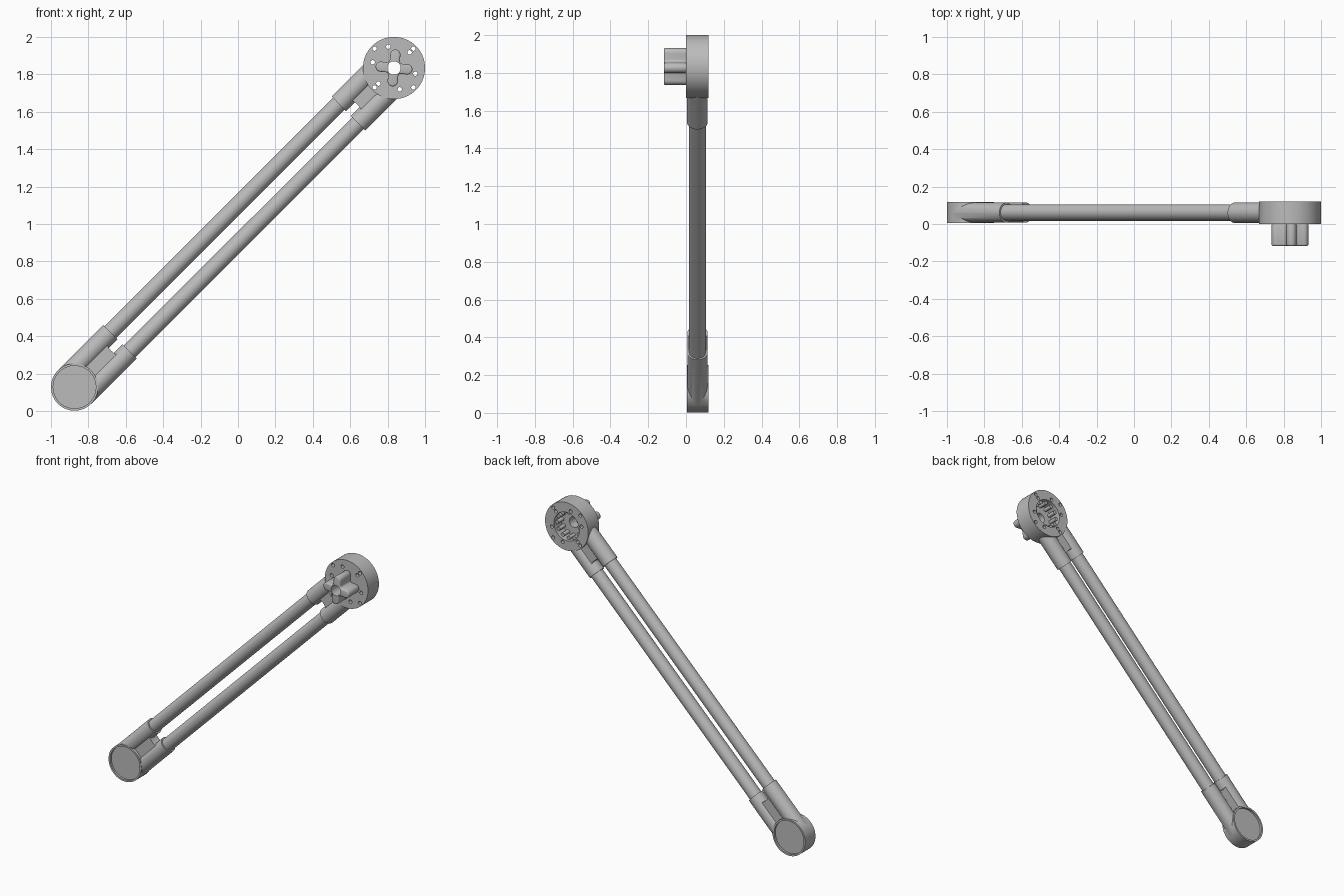
import bpy, bmesh, math
from mathutils import Vector

if "Cube" in bpy.data.objects:
    bpy.data.objects.remove(bpy.data.objects["Cube"])

grey = bpy.data.materials.new("mid grey")
grey.diffuse_color = (0.5, 0.5, 0.5, 1)
grey.use_nodes = True
grey.node_tree.nodes["Principled BSDF"].inputs["Base Color"].default_value = grey.diffuse_color

LOW = Vector((-0.874, 0.061, 0.128))     # lower hub centre
TOP = Vector((0.834, 0.060, 1.834))      # upper hub centre
AXIS = Vector((TOP.x - LOW.x, 0, TOP.z - LOW.z)).normalized()
SIDE = Vector((AXIS.z, 0, -AXIS.x))
SPAN = Vector((TOP.x - LOW.x, 0, TOP.z - LOW.z)).length


def cylinder(name, a, b, r, sides=48):
    """Closed cylinder from point a to point b."""
    a, b = Vector(a), Vector(b)
    bpy.ops.mesh.primitive_cylinder_add(vertices=sides, radius=r, depth=(b - a).length,
                                        location=(a + b) / 2)
    ob = bpy.context.object
    ob.rotation_euler = (b - a).to_track_quat('Z', 'Y').to_euler()
    ob.name = name
    ob.data.materials.append(grey)
    bpy.ops.object.transform_apply(location=True, rotation=True, scale=True)
    return ob


def disc(name, c, r, y0, y1, sides=48):
    """Cylinder along y around a centre."""
    return cylinder(name, (c[0], y0, c[2]), (c[0], y1, c[2]), r, sides)


def apply(ob, kind, **settings):
    bpy.ops.object.select_all(action='DESELECT')
    bpy.context.view_layer.objects.active = ob
    ob.select_set(True)
    m = ob.modifiers.new("mod", kind)
    for k, v in settings.items():
        setattr(m, k, v)
    bpy.ops.object.modifier_apply(modifier=m.name)


def boolean(ob, others, op='DIFFERENCE', keep=False):
    for o in others:
        apply(ob, 'BOOLEAN', object=o, operation=op, solver='EXACT')
        if not keep:
            bpy.data.objects.remove(o)


def smooth(ob):
    bpy.ops.object.select_all(action='DESELECT')
    bpy.context.view_layer.objects.active = ob
    ob.select_set(True)
    bpy.ops.object.shade_smooth_by_angle(angle=math.radians(35))


def polar(c, r, deg):
    a = math.radians(deg)
    return Vector((c.x + r * math.cos(a), c.y, c.z + r * math.sin(a)))


def web(name, c, sign, s0, s1, half_t, half_y):
    """Flat bridge between a pair of sleeves, with a rounded slot end cut out."""
    bm = bmesh.new()
    pts = [(s0, -half_t), (s0, half_t), (s1, half_t)]
    pts += [(s1 - 0.014 * math.sin(math.pi * i / 8), half_t * math.cos(math.pi * i / 8))
            for i in range(1, 8)] + [(s1, -half_t)]
    vs = [bm.verts.new(c + AXIS * sign * s + SIDE * t + Vector((0, -half_y, 0))) for s, t in pts]
    f = bm.faces.new(vs)
    ext = bmesh.ops.extrude_face_region(bm, geom=[f])['geom']
    bmesh.ops.translate(bm, vec=(0, 2 * half_y, 0),
                        verts=[g for g in ext if isinstance(g, bmesh.types.BMVert)])
    bmesh.ops.recalc_face_normals(bm, faces=bm.faces)
    me = bpy.data.meshes.new(name)
    bm.to_mesh(me)
    ob = bpy.data.objects.new(name, me)
    bpy.context.collection.objects.link(ob)
    me.materials.append(grey)
    return ob


# Twin rods
for side, label in ((-1, "upper"), (1, "lower")):
    off = SIDE * side * 0.073
    smooth(cylinder(label + "_rod", LOW + off + AXIS * 0.28,
                    LOW + off + AXIS * (SPAN - 0.28), 0.044))

# Lower hub with its two sleeves and bridge, recessed on both faces
low = disc("lower_hub", LOW, 0.126, 0.006, 0.118, 64)
parts = [cylinder("sleeve", LOW + SIDE * s * 0.073, LOW + SIDE * s * 0.073 + AXIS * 0.344, 0.0535)
         for s in (-1, 1)]
parts.append(web("web", LOW, 1, 0.05, 0.29, 0.04, 0.036))
boolean(low, parts, 'UNION')
boolean(low, [disc("cut", LOW, 0.114, -0.05, 0.020, 64),
              disc("cut", LOW, 0.114, 0.104, 0.2, 64)])
smooth(low)

# Upper sleeves and bridge
for s, label in ((-1, "upper"), (1, "lower")):
    off = TOP + SIDE * s * 0.073
    smooth(cylinder(label + "_top_sleeve", off - AXIS * 0.105, off - AXIS * 0.344, 0.0545))
smooth(web("top_web", TOP, -1, 0.162, 0.29, 0.04, 0.036))

# Upper hub: drum with open back, bore and screw holes
hub = disc("upper_hub", TOP, 0.166, 0.0, 0.12, 64)
cuts = [disc("cut", TOP, 0.098, 0.04, 0.2, 48), disc("cut", TOP, 0.036, -0.05, 0.2, 32)]
cuts += [disc("cut", polar(TOP, 0.118, 45 + 60 * i), 0.012, -0.05, 0.2, 16) for i in range(6)]
cuts += [disc("cut", polar(TOP, 0.147, 45 + 90 * i), 0.012, -0.05, 0.2, 16) for i in range(4)]
boolean(hub, cuts)
smooth(hub)

# Gear-like studs around the inside of the drum
for i in range(12):
    smooth(disc("drum_tooth", polar(TOP, 0.088, 30 * i), 0.013, 0.035, 0.10, 16))

# Cross-shaped coupling on the front
W, L, F = 0.027, 0.099, 0.014
outline = []
for k in range(4):
    turn = math.radians(90 * k - 6)
    arm = [(L - W + W * math.cos(a), W * math.sin(a))
           for a in (math.radians(-90 + 15 * i) for i in range(13))]
    arm += [(W + F + F * math.cos(a), W + F + F * math.sin(a))
            for a in (math.radians(270 - 22.5 * i) for i in range(5))]
    outline += [(x * math.cos(turn) - z * math.sin(turn),
                 x * math.sin(turn) + z * math.cos(turn)) for x, z in arm]
bm = bmesh.new()
face = bm.faces.new([bm.verts.new((TOP.x + x, -0.117, TOP.z + z)) for x, z in outline])
ext = bmesh.ops.extrude_face_region(bm, geom=[face])['geom']
bmesh.ops.translate(bm, vec=(0, 0.12, 0),
                    verts=[g for g in ext if isinstance(g, bmesh.types.BMVert)])
bmesh.ops.recalc_face_normals(bm, faces=bm.faces)
me = bpy.data.meshes.new("cross_coupling")
bm.to_mesh(me)
cross = bpy.data.objects.new("cross_coupling", me)
bpy.context.collection.objects.link(cross)
me.materials.append(grey)
apply(cross, 'BEVEL', width=0.008, segments=3, limit_method='ANGLE', angle_limit=math.radians(60))
boolean(cross, [disc("cut", TOP, 0.036, -0.2, 0.1, 32)])
smooth(cross)
